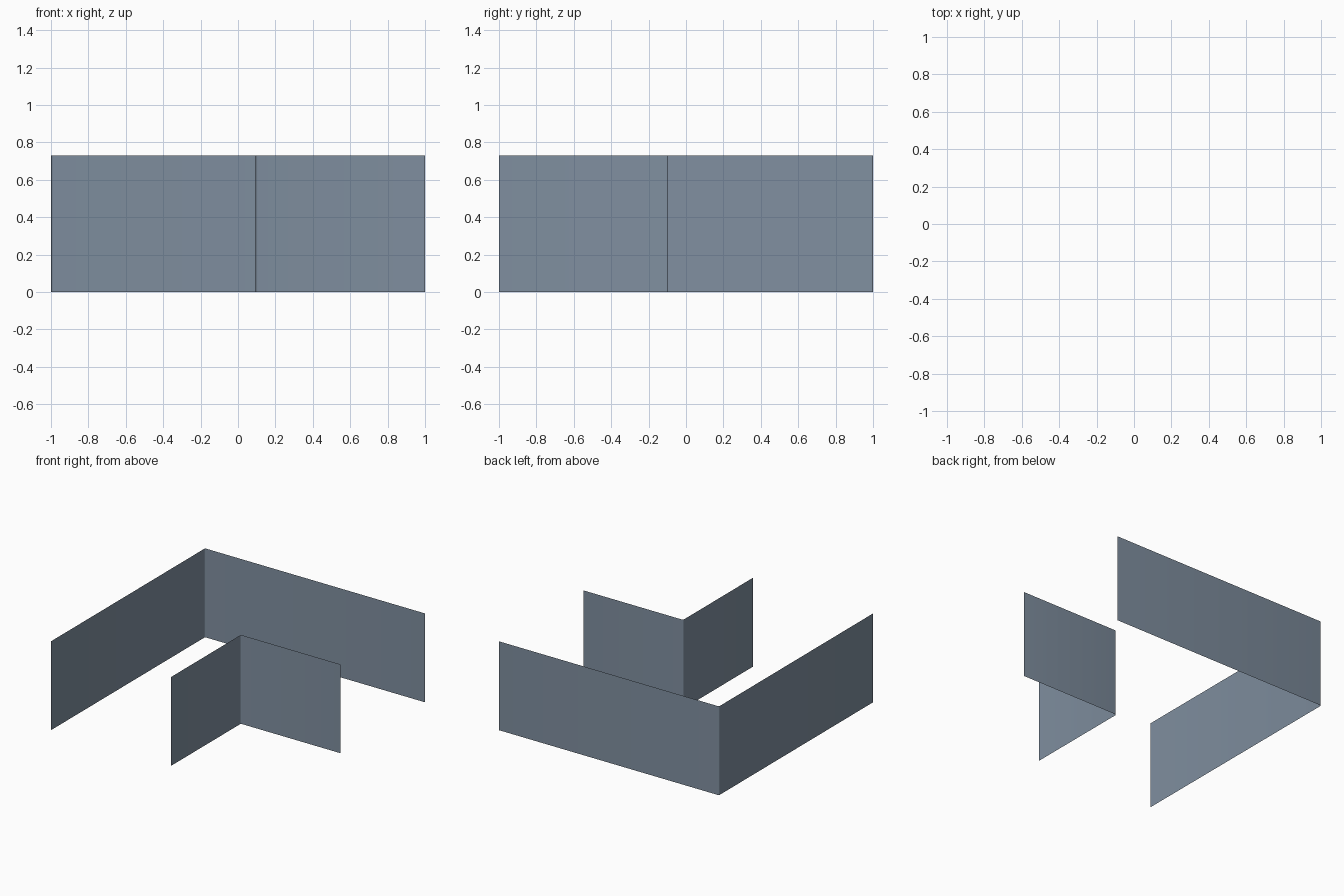
import bpy
import math

if "Cube" in bpy.data.objects:
    bpy.data.objects.remove(bpy.data.objects["Cube"])

HEIGHT = 0.73
RADIUS = 0.012
STEPS = 4

slate = bpy.data.materials.new("slate_grey")
slate.diffuse_color = (0.215, 0.275, 0.35, 1.0)
slate.use_nodes = True
slate.node_tree.nodes["Principled BSDF"].inputs["Base Color"].default_value = slate.diffuse_color


def corner_sheet(name, cx, cy):
    """Thin upright sheet: runs back from the front edge, turns a rounded corner, runs right."""
    path = [(cx, -1.0)]
    for i in range(STEPS + 1):
        a = math.pi - i * math.pi / 2 / STEPS
        path.append((cx + RADIUS + RADIUS * math.cos(a),
                     cy - RADIUS + RADIUS * math.sin(a)))
    path.append((1.0, cy))

    verts = [(x, y, z) for x, y in path for z in (0.0, HEIGHT)]
    faces = [(2 * i, 2 * i + 2, 2 * i + 3, 2 * i + 1) for i in range(len(path) - 1)]
    mesh = bpy.data.meshes.new(name)
    mesh.from_pydata(verts, [], faces)
    mesh.materials.append(slate)
    mesh.shade_smooth()
    obj = bpy.data.objects.new(name, mesh)
    bpy.context.collection.objects.link(obj)
    return obj


# Long outer wall and short inner wall of the corner
corner_sheet("outer_wall", -1.0, 1.0)
corner_sheet("inner_wall", 0.093, -0.096)
